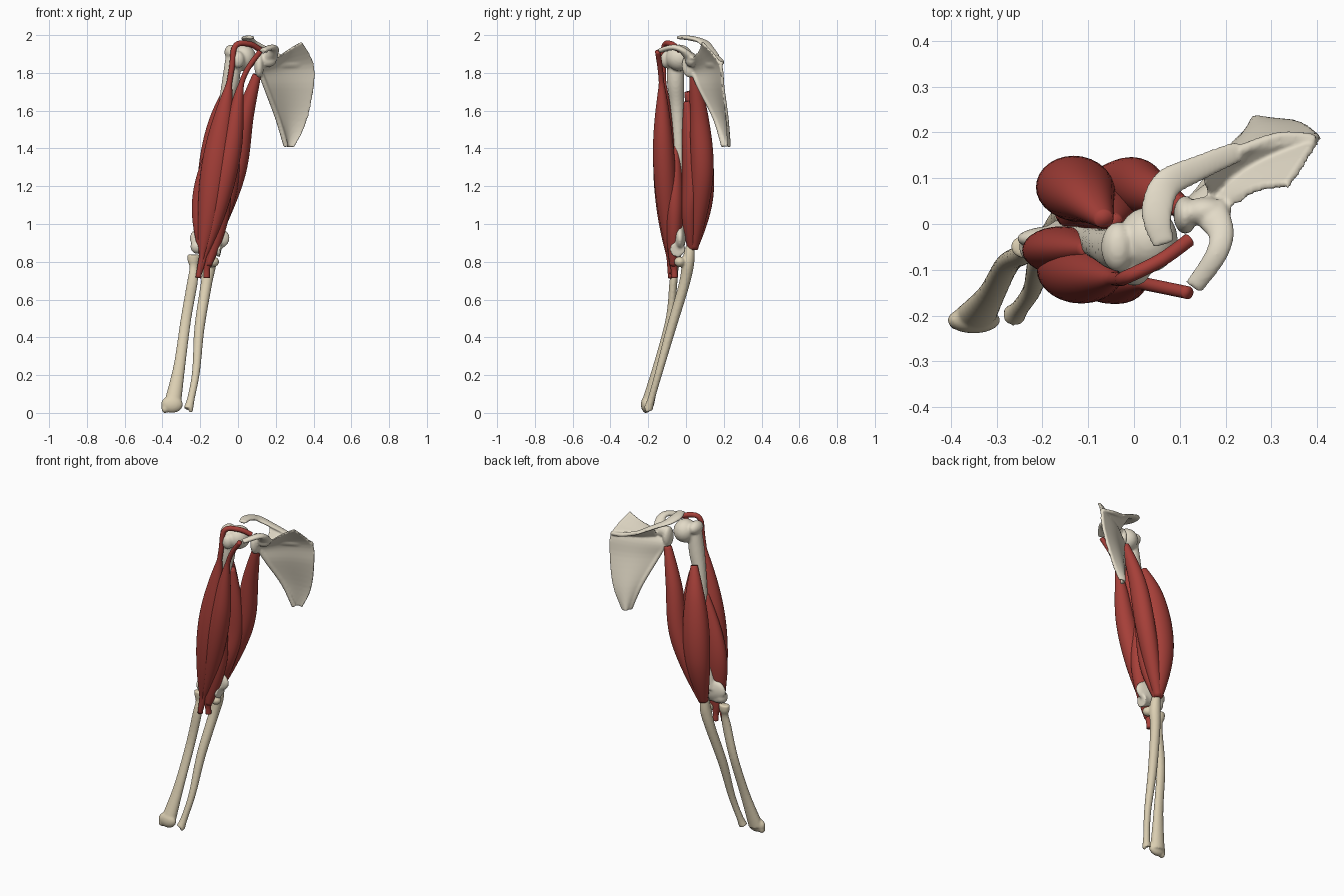
import bpy, bmesh, math
from mathutils import Vector, Matrix

if "Cube" in bpy.data.objects:
    bpy.data.objects.remove(bpy.data.objects["Cube"])


def material(name, rgb):
    m = bpy.data.materials.new(name)
    m.diffuse_color = (*rgb, 1)
    m.use_nodes = True
    m.node_tree.nodes["Principled BSDF"].inputs["Base Color"].default_value = m.diffuse_color
    return m


BONE = material("bone", (0.76, 0.70, 0.57))
FOREARM = material("forearm_bone", (0.72, 0.63, 0.45))
MUSCLE = material("muscle", (0.38, 0.05, 0.04))


def spline(rows, steps):
    """Catmull-Rom through tuples of any length."""
    out, n = [], len(rows)
    for i in range(n - 1):
        p = [rows[max(i - 1, 0)], rows[i], rows[i + 1], rows[min(i + 2, n - 1)]]
        for s in range(steps):
            t = s / steps
            out.append([0.5 * (2 * b + (c - a) * t + (2 * a - 5 * b + 4 * c - d) * t * t
                               + (3 * b - a - 3 * c + d) * t ** 3) for a, b, c, d in zip(*p)])
    return out + [list(rows[-1])]


def skin(bm, rings):
    """Join closed rings of points into a capped solid."""
    rings = [[bm.verts.new(p) for p in r] for r in rings]
    for r, q in zip(rings, rings[1:]):
        for k in range(len(r)):
            j = (k + 1) % len(r)
            bm.faces.new((r[k], r[j], q[j], q[k]))
    bm.faces.new(rings[0])
    bm.faces.new(rings[-1])


def tube(bm, pts, radii, ref='X', sides=28):
    """Elliptical tube along pts; radii are (along ref, across) pairs."""
    pos = [Vector(p[:3]) for p in pts]
    axis = Vector((ref == 'X', 0, ref == 'Z'))
    rings = []
    for i, c in enumerate(pos):
        t = (pos[min(i + 1, len(pos) - 1)] - pos[max(i - 1, 0)]).normalized()
        u = (axis - t * t.dot(axis)).normalized()
        v = t.cross(u)
        ru, rv = radii[i]
        rings.append([c + u * (ru * math.cos(a)) + v * (rv * math.sin(a))
                      for a in (math.tau * k / sides for k in range(sides))])
    skin(bm, rings)


def loft(bm, rows, flat=1.0, ref='X'):
    """Tube through rows of x, y, z, radius."""
    pts = spline(rows, 6)
    tube(bm, pts, [(p[3], p[3] * flat) for p in pts], ref)


def ball(bm, loc, scale):
    m = Matrix.Translation(loc) @ Matrix.Diagonal((*scale, 1))
    bmesh.ops.create_uvsphere(bm, u_segments=24, v_segments=14, radius=1, matrix=m)


def slab(bm, rows, normal, bulge, thick=.018, cols=14):
    """Curved plate: rows hold left xyz + right xyz, bowed along normal."""
    n = Vector(normal)
    rings = []
    for r in spline(rows, 5):
        a, b = Vector(r[:3]), Vector(r[3:])
        mid = [a.lerp(b, k / cols) + n * bulge * math.sin(math.pi * k / cols) for k in range(cols + 1)]
        rings.append([p - n * thick / 2 for p in mid] + [p + n * thick / 2 for p in reversed(mid)])
    skin(bm, rings)


def finish(bm, name, mat, voxel=0):
    bmesh.ops.recalc_face_normals(bm, faces=bm.faces[:])
    for f in bm.faces:
        f.smooth = True
    me = bpy.data.meshes.new(name)
    bm.to_mesh(me)
    bm.free()
    me.materials.append(mat)
    ob = bpy.data.objects.new(name, me)
    bpy.context.collection.objects.link(ob)
    if voxel:
        r = ob.modifiers.new("fuse", 'REMESH')
        r.mode, r.voxel_size, r.use_smooth_shade = 'VOXEL', voxel, True
        s = ob.modifiers.new("soften", 'SMOOTH')
        s.factor, s.iterations = 0.5, 4


def muscle(name, path, tendon, width, depth, top, bottom):
    """Tendon that swells into a belly between two heights."""
    pts = spline(path, 12)
    radii = []
    for p in pts:
        s = min(max((top - p[2]) / (top - bottom), 0), 1)
        k = math.sin(math.pi * s) ** 0.9 if 0 < s < 1 else 0
        radii.append((tendon + (width - tendon) * k, tendon + (depth - tendon) * k))
    bm = bmesh.new()
    tube(bm, pts, radii)
    finish(bm, name, MUSCLE)


# humerus: shaft, head, tubercles, elbow condyles
bm = bmesh.new()
loft(bm, [(-.02, -.055, 1.92, .04), (-.038, -.055, 1.76, .046), (-.07, -.046, 1.6, .036),
          (-.105, -.034, 1.27, .034), (-.15, -.03, .93, .045)])
ball(bm, (.03, -.035, 1.88), (.066, .072, .07))
ball(bm, (-.035, -.05, 1.91), (.037, .055, .04))
ball(bm, (0, -.105, 1.87), (.035, .03, .045))
ball(bm, (-.15, -.032, .925), (.107, .03, .07))
ball(bm, (-.215, -.05, .88), (.037, .036, .038))
loft(bm, [(-.2, -.045, .87, .03), (-.15, -.042, .872, .027), (-.09, -.045, .865, .042)], ref='Z')
finish(bm, "humerus", BONE, .007)

# scapula: blade with thick outer border
bm = bmesh.new()
blade = [(.2, .02, 1.87, .337, .085, 1.965), (.115, .035, 1.81, .398, .18, 1.85),
         (.15, .075, 1.72, .398, .198, 1.72), (.21, .155, 1.56, .36, .22, 1.54),
         (.255, .2, 1.41, .295, .222, 1.405)]
slab(bm, blade, (-.5, .86, 0), .022)
loft(bm, [(*r[:3], .014) for r in blade[1:]])
# shoulder socket
ball(bm, (.112, .02, 1.84), (.026, .042, .065))
ball(bm, (.155, .027, 1.87), (.05, .032, .04))
# spine ridge running into the flat acromion
slab(bm, [(.385, .178, 1.84, .398, .19, 1.85), (.24, .105, 1.84, .23, .16, 1.885),
          (.165, .06, 1.85, .14, .125, 1.93)], (0, -.4, .9), 0)
loft(bm, [(.396, .186, 1.85, .011), (.32, .19, 1.86, .012), (.23, .16, 1.885, .013)], ref='Z')
loft(bm, [(.23, .16, 1.885, .009), (.14, .122, 1.932, .011), (.07, .085, 1.967, .013),
          (.05, .02, 1.984, .013), (.065, -.045, 1.988, .009)], 2.6, 'Z')
# coracoid hook
loft(bm, [(.165, .03, 1.87, .026), (.19, -.02, 1.92, .018), (.178, -.07, 1.935, .015),
          (.13, -.138, 1.918, .013)], 1.6, 'Z')
finish(bm, "scapula", BONE, .006)

# ulna
bm = bmesh.new()
loft(bm, [(-.15, .022, .885, .024), (-.148, .012, .8, .034), (-.168, -.01, .68, .03),
          (-.204, -.078, .45, .027), (-.222, -.142, .22, .021), (-.248, -.182, .08, .02),
          (-.263, -.2, .02, .026)], .95)
ball(bm, (-.132, -.033, .8), (.032, .03, .028))
ball(bm, (-.25, -.205, .018), (.012, .012, .018))
finish(bm, "ulna", FOREARM, .006)

# radius: disc head, shaft, broad wrist end
bm = bmesh.new()
loft(bm, [(-.235, -.05, .838, .034), (-.235, -.05, .805, .032), (-.235, -.055, .77, .022),
          (-.24, -.066, .7, .028), (-.275, -.086, .5, .028), (-.31, -.15, .25, .031),
          (-.348, -.205, .04, .046)], .75)
ball(bm, (-.35, -.21, .045), (.058, .029, .045))
ball(bm, (-.387, -.212, .022), (.018, .02, .023))
finish(bm, "radius", FOREARM, .006)

# front muscles
muscle("biceps_long_head", [(.12, -.035, 1.92), (.06, -.078, 1.953), (-.015, -.115, 1.94), (-.037, -.12, 1.8),
                            (-.105, -.112, 1.4), (-.16, -.1, 1.02), (-.21, -.08, .715)],
       .015, .074, .064, 1.74, .83)
muscle("biceps_short_head", [(.118, -.15, 1.915), (.02, -.13, 1.75), (-.038, -.12, 1.4),
                             (-.125, -.098, 1.02), (-.204, -.08, .74)], .014, .061, .058, 1.74, .83)
muscle("brachialis", [(-.1, -.055, 1.5), (-.16, -.055, 1.15), (-.167, -.068, .9), (-.166, -.06, .715)],
       .017, .08, .05, 1.5, .76)
muscle("brachialis_inner_part", [(-.08, -.055, 1.42), (-.1, -.06, 1.08), (-.16, -.068, .78)],
       .014, .058, .047, 1.42, .76)
# back muscles
muscle("triceps_long_head", [(.1, .04, 1.79), (.035, .07, 1.56), (-.02, .085, 1.25), (-.147, .04, .87)],
       .022, .056, .06, 1.79, .86)
muscle("triceps_lateral_head", [(-.065, .01, 1.7), (-.105, .058, 1.5), (-.138, .08, 1.15), (-.15, .038, .87)],
       .014, .082, .07, 1.72, .83)
muscle("triceps_medial_head", [(-.045, .005, 1.65), (-.07, .035, 1.28), (-.105, .02, 1.05), (-.15, .03, .87)],
       .014, .078, .056, 1.66, .83)
